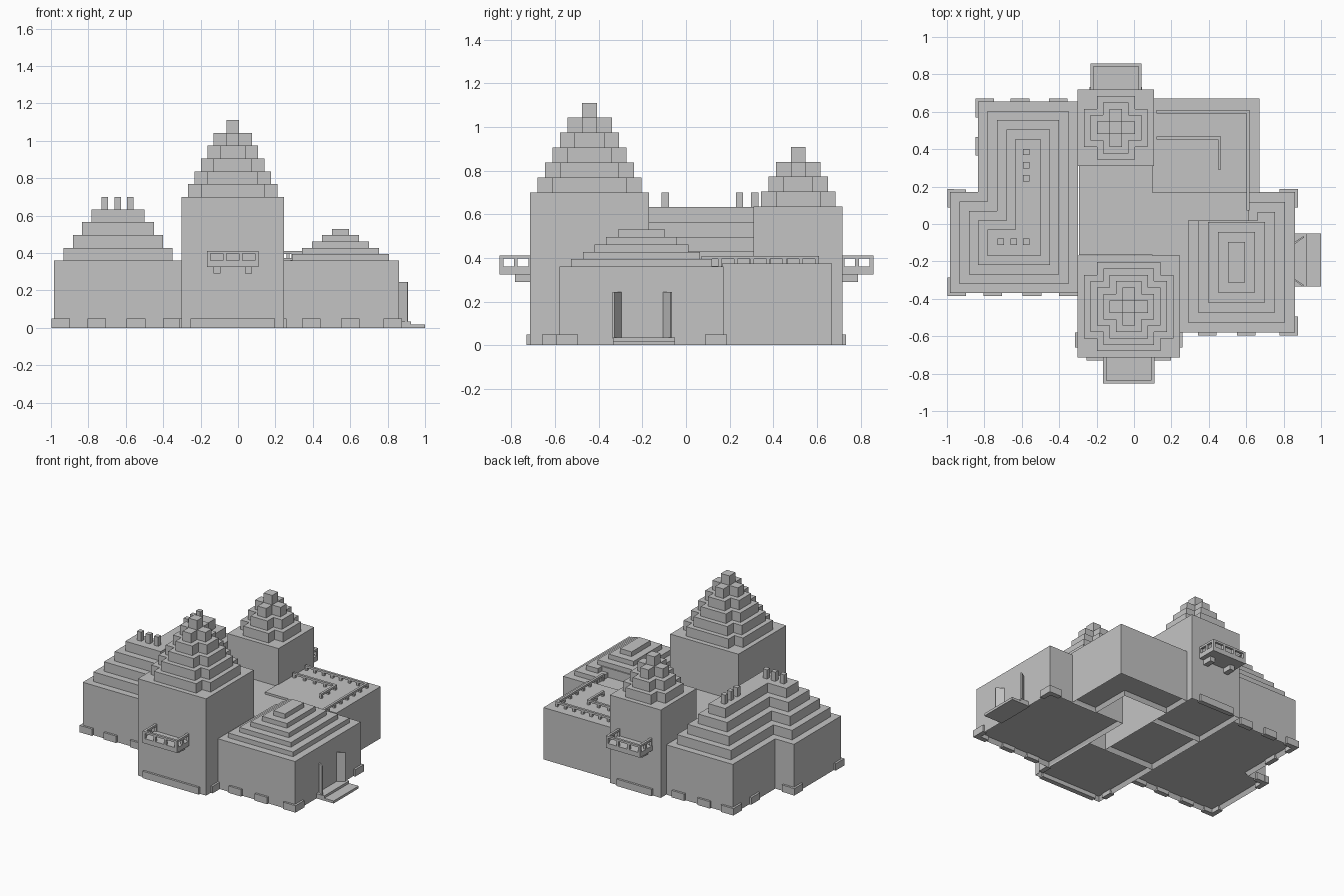
import bpy, bmesh
from mathutils import Vector

if "Cube" in bpy.data.objects:
    bpy.data.objects.remove(bpy.data.objects["Cube"])

GREY = (0.55, 0.55, 0.55, 1)
stone = bpy.data.materials.new("grey_stone")
stone.use_nodes = True
stone.diffuse_color = GREY
stone.node_tree.nodes["Principled BSDF"].inputs["Base Color"].default_value = GREY

STEP = 0.0685   # height of a roof tier
UNIT = 0.034    # half width of the top block
RIM = 0.02      # wall thickness seen from below


def add_prism(bm, outline, z0, z1, recess=False):
    """Extrude a flat outline; a recess hollows the underside into a rim."""
    low = [bm.verts.new((x, y, z0)) for x, y in outline]
    high = [bm.verts.new((x, y, z1)) for x, y in outline]
    bm.faces.new(high)
    base = bm.faces.new(low[::-1])
    for i in range(len(low)):
        j = (i + 1) % len(low)
        bm.faces.new((low[i], low[j], high[j], high[i]))
    if recess:
        bm.normal_update()
        bmesh.ops.inset_individual(bm, faces=[base], thickness=RIM)
        bmesh.ops.translate(bm, vec=(0, 0, 0.03), verts=base.verts)


def rect(x0, x1, y0, y1):
    return [(x0, y0), (x1, y0), (x1, y1), (x0, y1)]


def add_box(bm, x0, x1, y0, y1, z0, z1):
    add_prism(bm, rect(x0, x1, y0, y1), z0, z1)


def finish(name, bm):
    bmesh.ops.recalc_face_normals(bm, faces=bm.faces)
    me = bpy.data.meshes.new(name)
    bm.to_mesh(me)
    bm.free()
    me.materials.append(stone)
    bpy.context.collection.objects.link(bpy.data.objects.new(name, me))


def boxes(name, items):
    bm = bmesh.new()
    for b in items:
        add_box(bm, *b)
    finish(name, bm)


def building(name, items):
    """Stack of outlines; the lowest has the recessed underside."""
    bm = bmesh.new()
    for i, (outline, z0, z1) in enumerate(items):
        add_prism(bm, outline, z0, z1, i == 0)
    finish(name, bm)


# Towers: square shaft with a stepped cross-shaped roof
def tower(name, cx, cy, half, height, tiers):
    items = [(rect(cx - half, cx + half, cy - half, cy + half), 0, height)]
    for k in range(tiers):
        b = UNIT * (tiers - k)
        a = b + 2 * UNIT
        z = height + k * STEP
        cross = [(a, -b), (a, b), (b, b), (b, a), (-b, a), (-b, b),
                 (-a, b), (-a, -b), (-b, -b), (-b, -a), (b, -a), (b, -b)]
        items.append(([(cx + x, cy + y) for x, y in cross], z, z + STEP))
    z = height + tiers * STEP
    items.append((rect(cx - UNIT, cx + UNIT, cy - UNIT, cy + UNIT), z, z + STEP))
    building(name, items)


tower("front_tower", -0.028, -0.442, 0.273, 0.70, 5)
tower("back_tower", -0.097, 0.514, 0.204, 0.635, 3)


# Left hall: L-shaped with a stepped roof
def left_outline(d):
    return [(-0.983 + d, -0.37 + d), (-0.30 - d, -0.37 + d), (-0.30 - d, 0.655 - d),
            (-0.833 + d, 0.655 - d), (-0.833 + d, 0.17 - d), (-0.983 + d, 0.17 - d)]


building("left_hall", [(left_outline(0), 0, 0.36)] +
         [(left_outline(0.05 * k), 0.36 + STEP * (k - 1), 0.36 + STEP * k) for k in range(1, 5)])

# Roof posts
posts = [(-0.577, y) for y in (0.385, 0.315, 0.245)] + [(x, -0.095) for x in (-0.713, -0.643, -0.577)]
boxes("roof_posts", [(x - 0.017, x + 0.017, y - 0.017, y + 0.017, 0.63, 0.70) for x, y in posts])

# Right hall: low stepped roof, its lower tiers cut back for the terrace
items = [(rect(0.24, 0.862, -0.58, 0.172), 0, 0.36)]
for k in range(1, 6):
    d = 0.0535 * k
    x0, x1, y0, y1 = 0.235 + d, 0.862 - d, -0.58 + d, 0.172 - d
    if y1 > 0.02:
        xc = 0.61 + 0.05 * (k - 1)
        outline = [(x0, y0), (x1, y0), (x1, y1), (xc, y1), (xc, 0.02), (x0, 0.02)]
    else:
        outline = rect(x0, x1, y0, y1)
    items.append((outline, 0.36 + UNIT * (k - 1), 0.36 + UNIT * k))
building("right_hall", items)

# Central hall, and the back wing around a covered court
building("central_hall", [(rect(-0.295, 0.107, -0.165, 0.315), 0, 0.36)])
building("back_wing", [([(0.672, 0.165), (0.672, 0.67), (0.107, 0.67), (0.107, 0.46),
                         (0.465, 0.46), (0.465, 0.165)][::-1][::-1], 0, 0.375)])
boxes("court_roof", [(0.10, 0.47, 0.165, 0.47, 0.35, 0.375)])
boxes("terrace", [(0.10, 0.285, -0.18, 0.17, 0.335, 0.36),
                  (0.28, 0.61, 0.02, 0.17, 0.335, 0.362)])


# Railings: a beam on small posts along a path
def railing(name, path, z0, z1, w, gap):
    bm = bmesh.new()
    h = w / 2
    for (ax, ay), (bx, by) in zip(path, path[1:]):
        add_box(bm, min(ax, bx) - h, max(ax, bx) + h, min(ay, by) - h, max(ay, by) + h, z1 - 0.015, z1)
        a, b = Vector((ax, ay)), Vector((bx, by))
        n = max(1, round((b - a).length / gap))
        for i in range(n + 1):
            p = a.lerp(b, i / n)
            add_box(bm, p.x - h, p.x + h, p.y - h, p.y + h, z0, z1 - 0.01)
    finish(name, bm)


railing("outer_railing", [(0.13, 0.60), (0.61, 0.60), (0.61, 0.08)], 0.355, 0.41, 0.017, 0.073)
railing("inner_railing", [(0.13, 0.46), (0.457, 0.46), (0.457, 0.3)], 0.355, 0.41, 0.017, 0.073)


# Balconies: floor, two brackets and a railing
def balcony(name, cx, wall, s):
    out = wall + s * 0.14
    ys = sorted((wall - s * 0.01, out))
    yb = sorted((wall - s * 0.01, wall + s * 0.07))
    boxes(name + "_floor", [(cx - 0.137, cx + 0.137, *ys, 0.325, 0.36)] +
          [(cx + o - 0.019, cx + o + 0.019, *yb, 0.29, 0.33) for o in (-0.085, 0.085)])
    e = out - s * 0.0085
    railing(name + "_railing", [(cx - 0.128, wall), (cx - 0.128, e), (cx + 0.128, e), (cx + 0.128, wall)],
            0.355, 0.412, 0.017, 0.086)


balcony("front_balcony", -0.028, -0.714, -1)
balcony("back_balcony", -0.096, 0.718, 1)


# Footing plates straddling the walls; side is the outward direction along y or x
def foot_y(x, wall, side, length=0.1):
    y0, y1 = sorted((wall + side * 0.015, wall - side * RIM))
    return (x - length / 2, x + length / 2, y0, y1, 0, 0.05)


def foot_x(wall, y, side, length=0.1):
    x0, x1 = sorted((wall + side * 0.015, wall - side * RIM))
    return (x0, x1, y - length / 2, y + length / 2, 0, 0.05)


feet = [foot_y(x, -0.37, -1) for x in (-0.948, -0.755, -0.545, -0.35)]
feet += [foot_y(x, 0.655, 1) for x in (-0.798, -0.61, -0.405)]
feet += [foot_x(-0.833, y, -1) for y in (0.62, 0.415)]
feet += [foot_x(-0.983, y, -1) for y in (0.137, -0.335)]
feet += [foot_y(-0.948, 0.17, 1)]
feet += [foot_y(x, -0.58, -1) for x in (0.392, 0.60, 0.827)]
feet += [foot_x(0.862, y, 1) for y in (-0.545, 0.137)]
feet += [foot_y(0.827, 0.172, 1)]
feet += [foot_y(-0.028, -0.715, -1, 0.45), foot_y(-0.097, 0.718, 1, 0.28)]
feet += [foot_x(-0.301, -0.62, -1, 0.08), foot_x(0.245, -0.62, 1, 0.08)]
boxes("footing_plates", feet)

# Entrance steps and open door leaves
boxes("entrance_steps", [(0.85, 1.0, -0.335, -0.05, 0, 0.018), (0.85, 0.925, -0.335, -0.05, 0, 0.035)])
bm = bmesh.new()
for s in (-1, 1):
    y = -0.2 + s * 0.09
    add_prism(bm, [(0.855, y), (0.91, y + s * 0.038), (0.906, y + s * 0.046), (0.851, y + s * 0.008)], 0.03, 0.245)
finish("door_leaves", bm)
